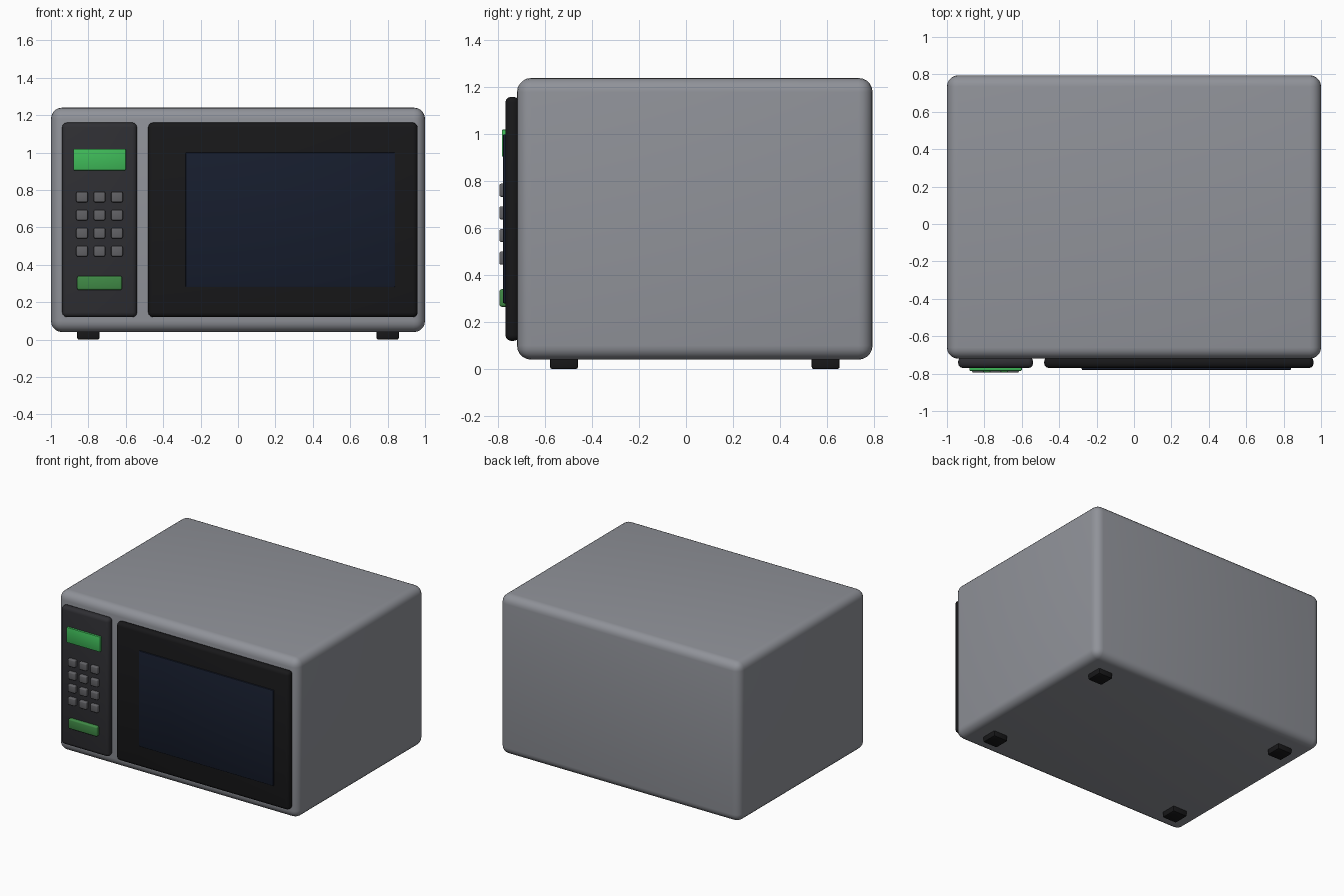
import bpy, math

if "Cube" in bpy.data.objects:
    bpy.data.objects.remove(bpy.data.objects["Cube"])


def material(name, rgb):
    m = bpy.data.materials.new(name)
    m.diffuse_color = (*rgb, 1)
    m.use_nodes = True
    m.node_tree.nodes["Principled BSDF"].inputs["Base Color"].default_value = m.diffuse_color
    return m


body_grey = material("body_grey", (0.28, 0.29, 0.32))
door_black = material("door_black", (0.009, 0.009, 0.010))
panel_dark = material("panel_dark", (0.028, 0.028, 0.033))
glass_blue = material("glass_blue", (0.008, 0.012, 0.026))
key_grey = material("key_grey", (0.12, 0.12, 0.13))
display_green = material("display_green", (0.05, 0.50, 0.10))
start_green = material("start_green", (0.05, 0.25, 0.06))


def box(name, x, y, z, mat, radius, segments=3):
    """Rounded box from (min, max) ranges on each axis."""
    ranges = (x, y, z)
    bpy.ops.mesh.primitive_cube_add(size=1, location=[(a + b) / 2 for a, b in ranges])
    ob = bpy.context.object
    ob.name = name
    ob.scale = [b - a for a, b in ranges]
    bpy.ops.object.transform_apply(location=False, rotation=False, scale=True)
    ob.data.materials.append(mat)
    bev = ob.modifiers.new("rounding", 'BEVEL')
    bev.width = radius
    bev.segments = segments
    bpy.ops.object.modifier_apply(modifier=bev.name)
    bpy.ops.object.shade_smooth_by_angle(angle=math.radians(40))
    return ob


# Casing
box("casing", (-1, 1), (-0.72, 0.795), (0.04, 1.24), body_grey, 0.06, 5)

# Door and its window
box("door", (-0.48, 0.96), (-0.77, -0.71), (0.12, 1.16), door_black, 0.025)
box("door_window", (-0.28, 0.84), (-0.78, -0.75), (0.28, 1.00), glass_blue, 0.005, 2)

# Control panel with display and start button
box("control_panel", (-0.94, -0.54), (-0.77, -0.71), (0.12, 1.16), panel_dark, 0.025)
box("display", (-0.88, -0.60), (-0.785, -0.755), (0.905, 1.02), display_green, 0.004, 2)
box("start_button", (-0.86, -0.62), (-0.795, -0.755), (0.265, 0.34), start_green, 0.01)

# Keypad
for row in range(4):
    for col in range(3):
        cx = -0.834 + col * 0.0935
        cz = 0.762 - row * 0.0965
        box(f"key_{row + 1}_{col + 1}", (cx - 0.031, cx + 0.031), (-0.795, -0.755),
            (cz - 0.028, cz + 0.028), key_grey, 0.008)

# Feet
for side, cx in (("left", -0.8), ("right", 0.8)):
    for end, cy in (("front", -0.52), ("back", 0.595)):
        box(f"{end}_{side}_foot", (cx - 0.06, cx + 0.06), (cy - 0.06, cy + 0.06),
            (0, 0.06), door_black, 0.01, 2)
